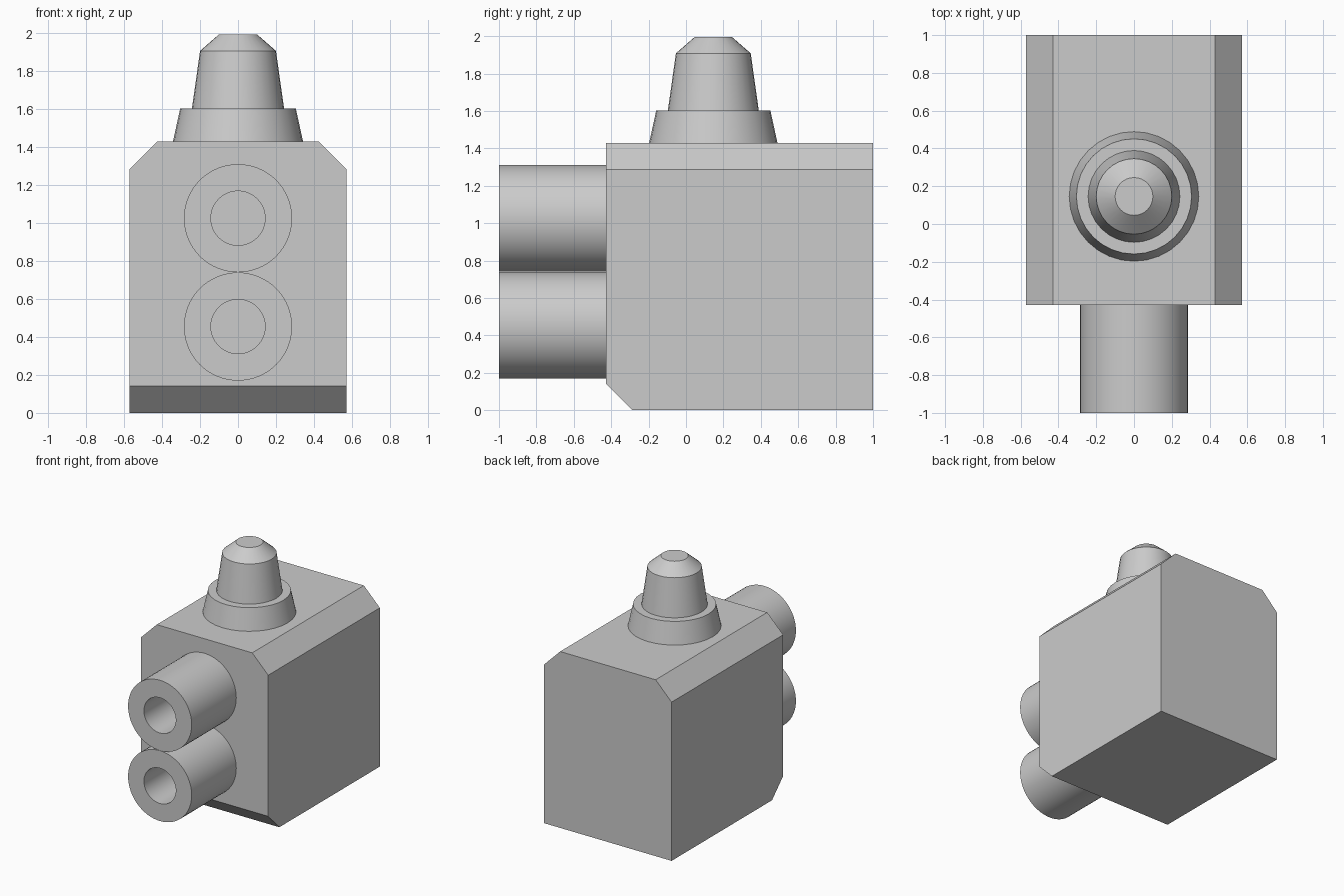
import bpy, bmesh, math
from mathutils import Matrix

if "Cube" in bpy.data.objects:
    bpy.data.objects.remove(bpy.data.objects["Cube"])


def add_object(name, bm, smooth=False):
    bmesh.ops.recalc_face_normals(bm, faces=bm.faces)
    mesh = bpy.data.meshes.new(name)
    bm.to_mesh(mesh)
    bm.free()
    obj = bpy.data.objects.new(name, mesh)
    bpy.context.collection.objects.link(obj)
    if smooth:
        bpy.ops.object.select_all(action='DESELECT')
        obj.select_set(True)
        bpy.context.view_layer.objects.active = obj
        bpy.ops.object.shade_smooth_by_angle(angle=math.radians(25))
    return obj


def lathe(name, profile, matrix, sides):
    """Revolve (radius, height) points about local z, capping both ends."""
    bm = bmesh.new()
    rings = [[bm.verts.new((r * math.cos(math.tau * i / sides),
                            r * math.sin(math.tau * i / sides), h))
              for i in range(sides)] for r, h in profile]
    for a, b in zip(rings, rings[1:]):
        for i in range(sides):
            j = (i + 1) % sides
            bm.faces.new((a[i], a[j], b[j], b[i]))
    bm.faces.new(rings[0])
    bm.faces.new(rings[-1])
    bm.transform(matrix)
    return add_object(name, bm, smooth=True)


# Body: box with chamfers on the top side edges and the lower front edge
X, FRONT, BACK, TOP, CHAMFER = 0.571, -0.429, 1.0, 1.429, 0.143
bm = bmesh.new()
bmesh.ops.create_cube(bm, size=1, matrix=Matrix.Translation(
    (0, (FRONT + BACK) / 2, TOP / 2)) @ Matrix.Diagonal((2 * X, BACK - FRONT, TOP, 1)))


def chamfered(edge):
    a, b = (v.co for v in edge.verts)
    along_y = abs(a.y - b.y) > 0.1
    along_x = abs(a.x - b.x) > 0.1
    return (along_y and a.z > 1) or (along_x and a.z < 0.1 and a.y < 0)


bmesh.ops.bevel(bm, geom=[e for e in bm.edges if chamfered(e)], offset=CHAMFER,
                offset_type='OFFSET', segments=1, affect='EDGES')
add_object("body", bm)

# Front tubes with blind bores
facing_front = Matrix.Rotation(math.pi / 2, 4, 'X')
for name, z in (("lower_tube", 0.455), ("upper_tube", 1.026)):
    lathe(name, [(0.285, 0), (0.285, 0.571), (0.143, 0.571), (0.143, 0.002)],
          Matrix.Translation((0, FRONT, z)) @ facing_front, 64)

# Stepped nozzle on top
lathe("top_nozzle", [(0.343, TOP), (0.305, 1.603), (0.243, 1.603),
                     (0.2, 1.908), (0.1, 1.995)],
      Matrix.Translation((0, 0.146, 0)), 32)
